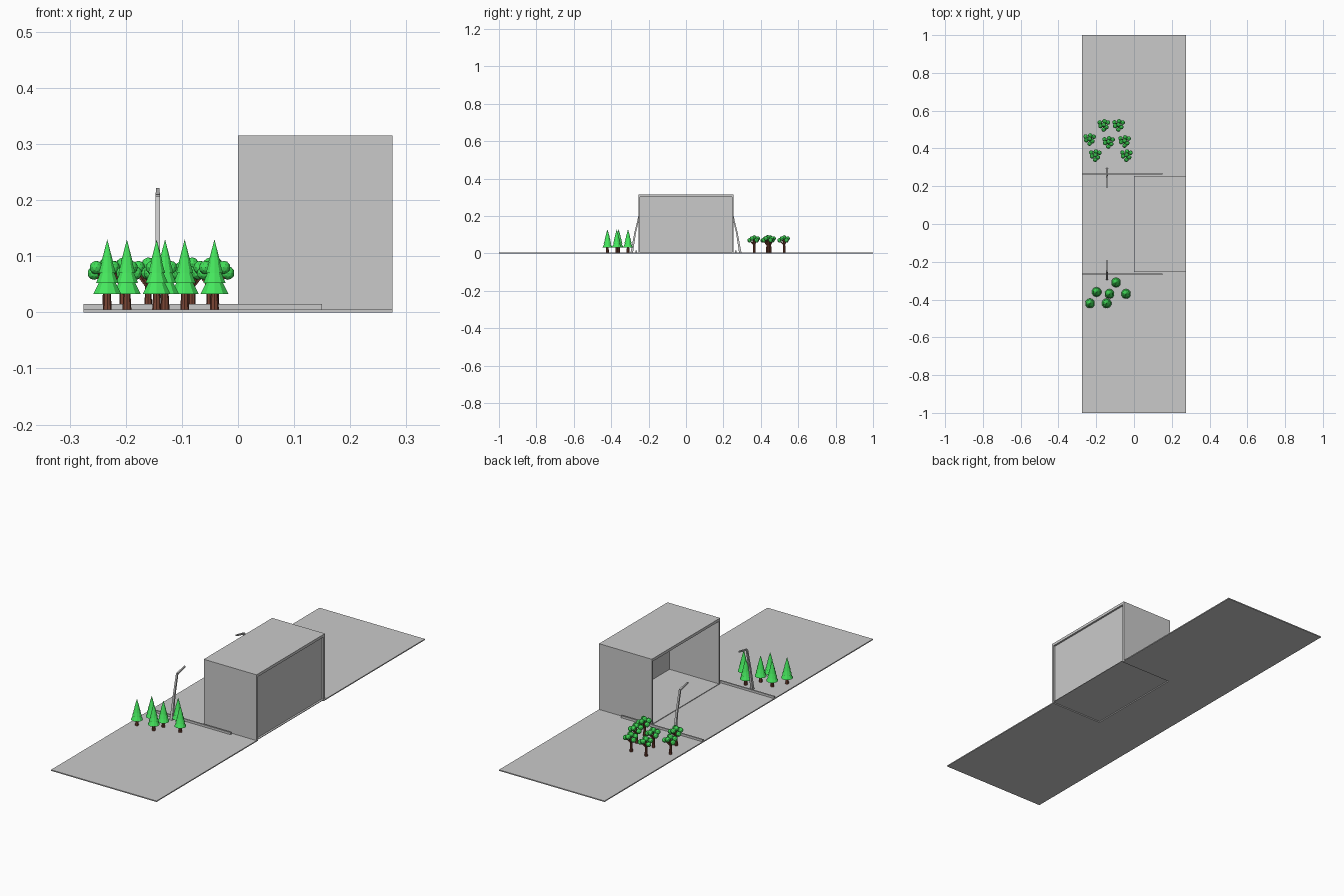
import bpy, bmesh, math
from mathutils import Vector, Matrix

cube = bpy.data.objects.get("Cube")
if cube:
    bpy.data.objects.remove(cube, do_unlink=True)


def material(name, rgb):
    m = bpy.data.materials.new(name)
    m.use_nodes = True
    m.diffuse_color = (*rgb, 1)
    m.node_tree.nodes["Principled BSDF"].inputs["Base Color"].default_value = (*rgb, 1)
    return m


GREY = material("concrete_grey", (0.59, 0.59, 0.59))
GREEN = material("pine_green", (0.06, 0.8, 0.11))
LEAF = material("leaf_green", (0.055, 0.74, 0.1))
BROWN = material("bark_brown", (0.2, 0.06, 0.035))


def finish(bm, name, *mats):
    mesh = bpy.data.meshes.new(name)
    bm.normal_update()
    bm.to_mesh(mesh)
    bm.free()
    for m in mats:
        mesh.materials.append(m)
    ob = bpy.data.objects.new(name, mesh)
    bpy.context.collection.objects.link(ob)
    return ob


def paint(bm, verts, index):
    for f in {f for v in verts for f in v.link_faces}:
        f.material_index = index


def box(bm, x0, x1, y0, y1, z0, z1):
    size = Matrix.Diagonal((abs(x1 - x0), abs(y1 - y0), abs(z1 - z0), 1))
    mid = Matrix.Translation(((x0 + x1) / 2, (y0 + y1) / 2, (z0 + z1) / 2))
    bmesh.ops.create_cube(bm, size=1, matrix=mid @ size)


def rod(bm, a, b, r0, r1, sides=8, index=0, spin=0):
    a, b = Vector(a), Vector(b)
    turn = (b - a).to_track_quat("Z", "Y").to_matrix().to_4x4() @ Matrix.Rotation(spin, 4, "Z")
    made = bmesh.ops.create_cone(bm, cap_ends=True, segments=sides, radius1=r0, radius2=r1,
                                 depth=(b - a).length,
                                 matrix=Matrix.Translation((a + b) / 2) @ turn)
    paint(bm, made["verts"], index)


W = 0.275       # half width of the site
S = 0.255       # half length of the shelter
P = 0.27        # half length of the middle yard

# ground at both ends, and the yard with its kerbs
for name, s in (("front", -1), ("back", 1)):
    bm = bmesh.new()
    box(bm, -W, W, s * P, s, 0, 0.005)
    finish(bm, name + "_ground", GREY)
    bm = bmesh.new()
    box(bm, -W, 0.15, s * 0.263, s * P, 0.003, 0.015)
    finish(bm, name + "_kerb", GREY)

bm = bmesh.new()
box(bm, -W, 0, -P, P, 0, 0.005)
for s in (-1, 1):
    box(bm, 0, W, s * S, s * P, 0, 0.005)
finish(bm, "yard", GREY)

# shelter, open towards the yard, with a recessed rear wall
bm = bmesh.new()
box(bm, 0, W, -S, S, 0.005, 0.008)
finish(bm, "shelter_floor", GREY)
for name, s in (("front_wall", -1), ("back_wall", 1)):
    bm = bmesh.new()
    box(bm, 0, W, s * S, s * (S - 0.01), 0, 0.315)
    finish(bm, name, GREY)
bm = bmesh.new()
box(bm, 0, W, -S, S, 0.302, 0.315)
finish(bm, "roof", GREY)
bm = bmesh.new()
box(bm, 0.257, 0.266, -S + 0.01, S - 0.01, 0.006, 0.302)
finish(bm, "rear_wall", GREY)

# square, slightly bowed lamp posts with an arm over the yard
for name, s in (("front_lamp", -1), ("back_lamp", 1)):
    bm = bmesh.new()
    path = [(0.29, 0.004, 0.009), (0.272, 0.11, 0.006),
            (0.249, 0.206, 0.0055), (0.19, 0.219, 0.004)]
    for (y0, z0, r0), (y1, z1, r1) in zip(path, path[1:]):
        rod(bm, (-0.143, s * y0, z0), (-0.143, s * y1, z1), r0, r1, 4, 0, math.pi / 4)
    finish(bm, name, GREY)

# pines made of stacked cones
pines = [(-0.233, -0.42), (-0.145, -0.42), (-0.198, -0.36),
         (-0.13, -0.37), (-0.095, -0.31), (-0.042, -0.37)]
for i, (x, y) in enumerate(pines):
    bm = bmesh.new()
    rod(bm, (x, y, 0.004), (x, y, 0.04), 0.008, 0.006, 8, 1)
    for z, top, r in ((0.033, 0.075, 0.026), (0.052, 0.092, 0.021),
                      (0.07, 0.11, 0.016), (0.09, 0.13, 0.011)):
        rod(bm, (x, y, z), (x, y, top), r, 0.004 if top < 0.13 else 0, 10, 0)
    finish(bm, f"pine_{i + 1}", GREEN, BROWN)

# leafy trees: three forked branches carrying round foliage
trees = [(-0.235, 0.45), (-0.16, 0.525), (-0.082, 0.525), (-0.135, 0.435),
         (-0.05, 0.44), (-0.205, 0.365), (-0.04, 0.365)]
for i, (x, y) in enumerate(trees):
    bm = bmesh.new()
    rod(bm, (x, y, 0.004), (x, y, 0.06), 0.007, 0.005, 8, 1)
    clumps = [(x, y, 0.086)]
    for k in range(3):
        a = math.tau * k / 3 + 0.5
        for turn, reach, z in ((0, 0.025, 0.07), (0.9, 0.019, 0.08)):
            clumps.append((x + reach * math.cos(a + turn), y + reach * math.sin(a + turn), z))
    for c in clumps:
        rod(bm, (x, y, 0.045), c, 0.004, 0.002, 6, 1)
        made = bmesh.ops.create_icosphere(bm, subdivisions=2, radius=0.012,
                                          matrix=Matrix.Translation(c))
        paint(bm, made["verts"], 0)
    finish(bm, f"leafy_tree_{i + 1}", LEAF, BROWN)
